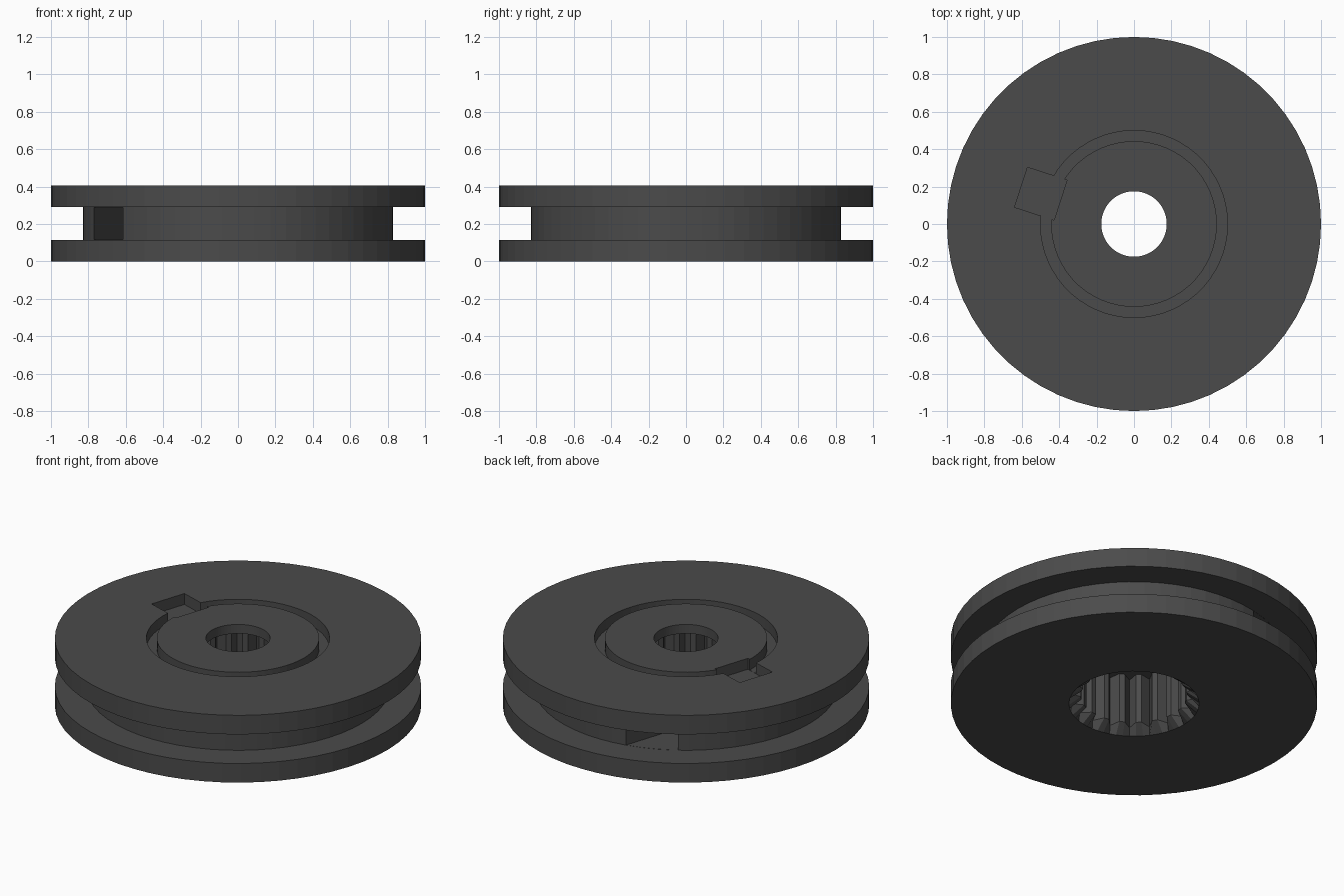
import bpy
import bmesh
from math import cos, sin, pi, radians
from mathutils import Matrix

cube = bpy.data.objects.get("Cube")
if cube:
    bpy.data.objects.remove(cube)

SEGMENTS = 60
SLOT_ANGLE = radians(162)

# Single dark grey material
grey = bpy.data.materials.new("dark_grey")
grey.use_nodes = True
colour = (0.07, 0.07, 0.07, 1)
grey.diffuse_color = colour
grey.node_tree.nodes["Principled BSDF"].inputs["Base Color"].default_value = colour


def add_object(name, bm):
    mesh = bpy.data.meshes.new(name)
    bmesh.ops.recalc_face_normals(bm, faces=bm.faces[:])
    bm.to_mesh(mesh)
    bm.free()
    mesh.materials.append(grey)
    obj = bpy.data.objects.new(name, mesh)
    bpy.context.collection.objects.link(obj)
    return obj


def lathe(name, profile):
    """Revolve a closed profile of (valley radius, tooth radius, height)."""
    bm = bmesh.new()
    rings = []
    for valley, tooth, z in profile:
        ring = []
        for i in range(SEGMENTS):
            r = valley if i % 3 == 0 else tooth
            a = 2 * pi * i / SEGMENTS
            ring.append(bm.verts.new((r * cos(a), r * sin(a), z)))
        rings.append(ring)
    for k, low in enumerate(rings):
        high = rings[(k + 1) % len(rings)]
        for i in range(SEGMENTS):
            j = (i + 1) % SEGMENTS
            bm.faces.new((low[i], low[j], high[j], high[i]))
    return add_object(name, bm)


def cutter(name, r_in, r_out, length, z0, z1):
    """Box at a radial distance, turned to the slot angle."""
    bm = bmesh.new()
    place = (Matrix.Rotation(SLOT_ANGLE, 4, "Z")
             @ Matrix.Translation(((r_in + r_out) / 2, 0, (z0 + z1) / 2))
             @ Matrix.Diagonal((r_out - r_in, length, z1 - z0, 1)))
    bmesh.ops.create_cube(bm, size=1, matrix=place)
    obj = add_object(name, bm)
    obj.hide_render = True
    return obj


def plain(r, z):
    return (r, r, z)


# Grooved wheel: rim, ring channel, bore and toothed socket underneath
wheel = lathe("grooved_wheel", [
    plain(0.355, 0), plain(1, 0), plain(1, 0.115), plain(0.83, 0.115),
    plain(0.83, 0.29), plain(1, 0.29), plain(1, 0.405),
    plain(0.5, 0.405), plain(0.5, 0.34), plain(0.443, 0.34),
    plain(0.443, 0.405), plain(0.175, 0.405), plain(0.175, 0.35),
    (0.35, 0.29, 0.35), (0.35, 0.29, 0.05),
])

# Cross slot through the hub and square pocket in the top face
cutters = [
    cutter("slot_cutter", 0.413, 0.635, 1.6, 0.116, 0.289),
    cutter("pocket_cutter", 0.413, 0.635, 0.224, 0.339, 0.5),
]
for tool in cutters:
    mod = wheel.modifiers.new(tool.name, "BOOLEAN")
    mod.operation = "DIFFERENCE"
    mod.solver = "EXACT"
    mod.object = tool

# Bake the cuts and remove the cutters
bpy.context.view_layer.update()
graph = bpy.context.evaluated_depsgraph_get()
result = bpy.data.meshes.new_from_object(wheel.evaluated_get(graph))
wheel.modifiers.clear()
wheel.data = result
for tool in cutters:
    bpy.data.objects.remove(tool)
